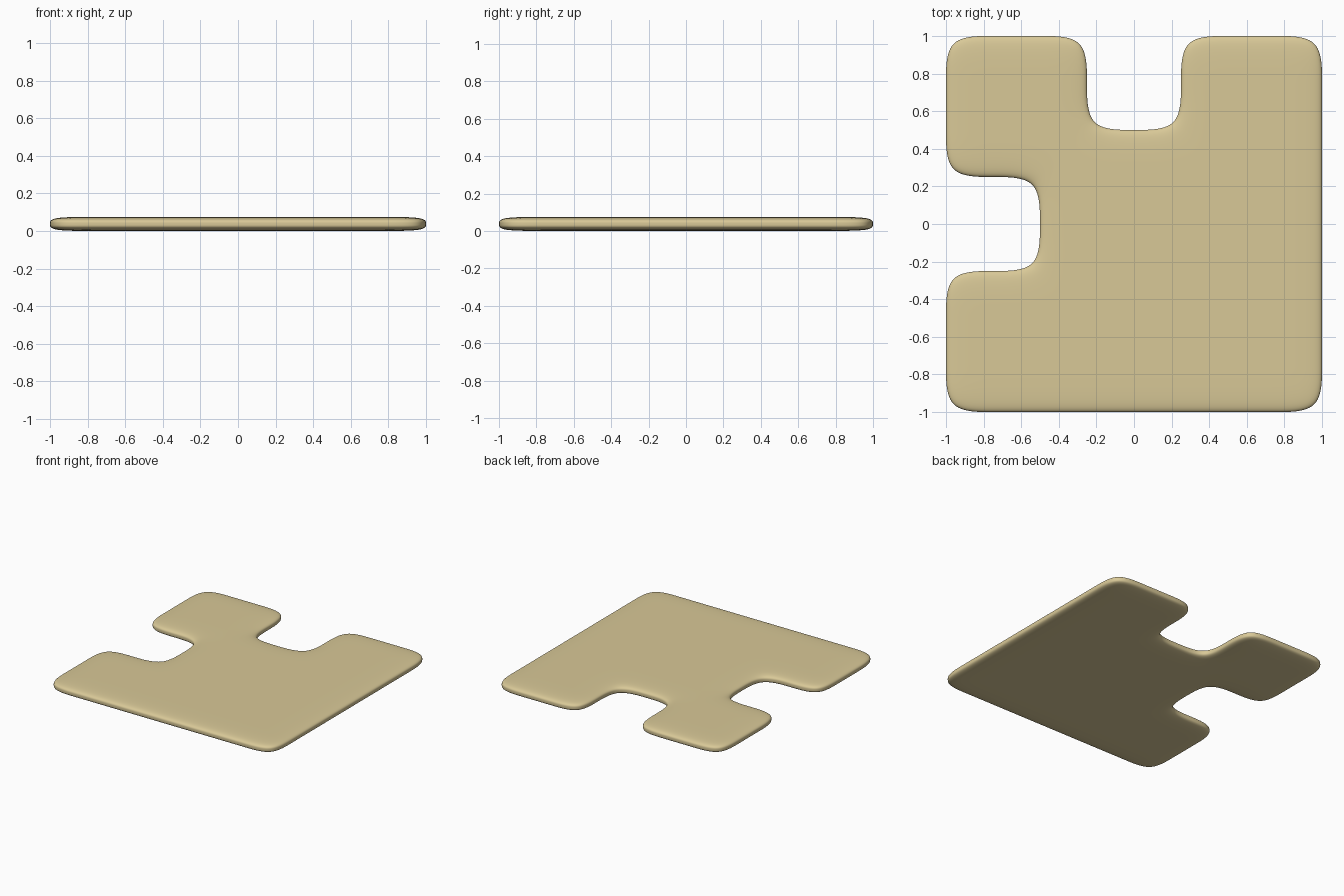
import bpy, bmesh

if "Cube" in bpy.data.objects:
    bpy.data.objects.remove(bpy.data.objects["Cube"])

THICK = 0.075

# Flat 8 x 8 grid with two notches cut out (back side and left side)
bm = bmesh.new()
bmesh.ops.create_grid(bm, x_segments=8, y_segments=8, size=1)

def in_notch(face):
    c = face.calc_center_median()
    return (abs(c.x) < 0.25 and c.y > 0.5) or (abs(c.y) < 0.25 and c.x < -0.5)

bmesh.ops.delete(bm, geom=[f for f in bm.faces if in_notch(f)], context='FACES')

# Thicken, then add a loop around the middle of the rim
bmesh.ops.solidify(bm, geom=bm.faces[:], thickness=THICK)
low = min(v.co.z for v in bm.verts)
for v in bm.verts:
    v.co.z = THICK if v.co.z - low > THICK / 2 else 0
rim = [e for e in bm.edges if abs(e.verts[0].co.z - e.verts[1].co.z) > THICK / 2]
bmesh.ops.subdivide_edges(bm, edges=rim, cuts=1, use_grid_fill=True)
bmesh.ops.recalc_face_normals(bm, faces=bm.faces[:])
for f in bm.faces:
    f.smooth = True

mesh = bpy.data.meshes.new("notched_tile")
bm.to_mesh(mesh)
bm.free()
tile = bpy.data.objects.new("notched_tile", mesh)
bpy.context.collection.objects.link(tile)

# Soft rounded corners and edges
sub = tile.modifiers.new("rounding", 'SUBSURF')
sub.levels = sub.render_levels = 4

mat = bpy.data.materials.new("tan")
mat.diffuse_color = (0.69, 0.58, 0.31, 1)
mat.use_nodes = True
mat.node_tree.nodes["Principled BSDF"].inputs["Base Color"].default_value = mat.diffuse_color
mesh.materials.append(mat)
